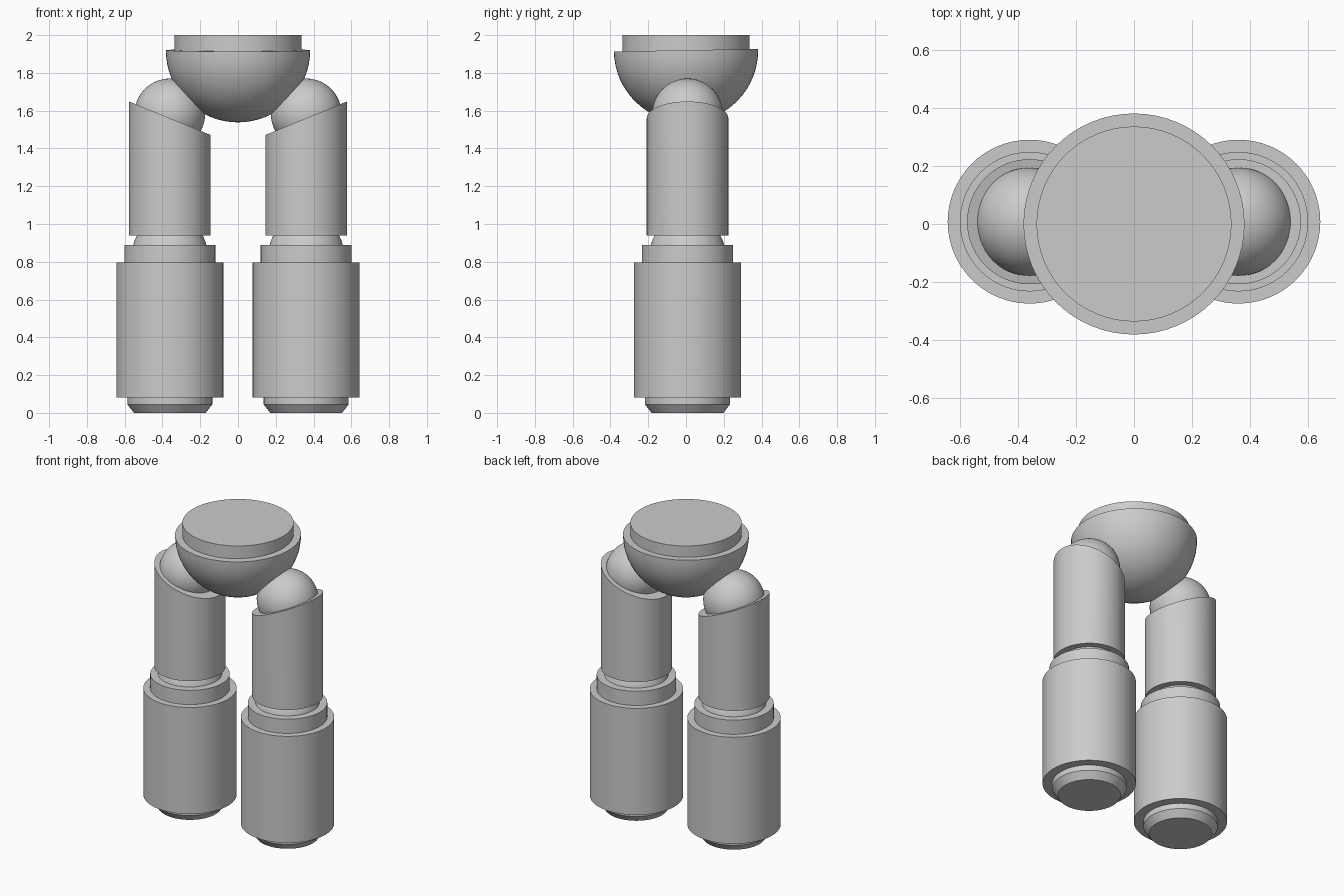
import bpy, bmesh, math
from mathutils import Matrix

if "Cube" in bpy.data.objects:
    bpy.data.objects.remove(bpy.data.objects["Cube"])

grey = bpy.data.materials.new("plain grey")
grey.use_nodes = True
grey.diffuse_color = (0.6, 0.6, 0.6, 1)
grey.node_tree.nodes["Principled BSDF"].inputs["Base Color"].default_value = grey.diffuse_color

SIDES = 64
LEG_X, LEG_Y = 0.361, 0.008


def finish(bm, name, place=(0, 0, 0), tilt=0.0):
    mesh = bpy.data.meshes.new(name)
    bmesh.ops.recalc_face_normals(bm, faces=bm.faces)
    bm.to_mesh(mesh)
    bm.free()
    mesh.materials.append(grey)
    obj = bpy.data.objects.new(name, mesh)
    obj.location = place
    obj.rotation_euler.x = tilt
    bpy.context.collection.objects.link(obj)
    bpy.ops.object.select_all(action='DESELECT')
    obj.select_set(True)
    bpy.context.view_layer.objects.active = obj
    bpy.ops.object.shade_smooth_by_angle(angle=math.radians(30))
    return obj


def cylinder(name, x, y, z0, z1, r0, r1=None, slant=0.0):
    """Capped cylinder; slant raises the top along x."""
    bm = bmesh.new()
    bmesh.ops.create_cone(bm, cap_ends=True, segments=SIDES, radius1=r0,
                          radius2=r0 if r1 is None else r1, depth=z1 - z0,
                          matrix=Matrix.Translation((0, 0, (z0 + z1) / 2)))
    top = [v for v in bm.verts if v.co.z > (z0 + z1) / 2]
    for v in top:
        v.co.z += slant * v.co.x
    return finish(bm, name, (x, y, 0))


def ball(name, x, y, z, r):
    bm = bmesh.new()
    bmesh.ops.create_uvsphere(bm, u_segments=SIDES, v_segments=SIDES // 2, radius=r)
    return finish(bm, name, (x, y, z))


# pelvis bowl, a capped half sphere tipped slightly forward
bm = bmesh.new()
bmesh.ops.create_uvsphere(bm, u_segments=SIDES, v_segments=SIDES // 2, radius=0.382)
bmesh.ops.bisect_plane(bm, geom=bm.verts[:] + bm.edges[:] + bm.faces[:],
                       plane_co=(0, 0, 0), plane_no=(0, 0, 1), clear_outer=True)
bmesh.ops.holes_fill(bm, edges=[e for e in bm.edges if e.is_boundary], sides=0)
finish(bm, "pelvis_bowl", (0, 0, 1.92), math.radians(1))

# waist disc
cylinder("waist_disc", 0, 0, 1.9, 2.0, 0.337)

# legs
for side, s in (("left", 1), ("right", -1)):
    x, y = s * LEG_X, LEG_Y
    cylinder(side + "_sole", x, y, 0, 0.045, 0.19, 0.225)
    cylinder(side + "_ankle", x, y, 0.045, 0.1, 0.225)
    cylinder(side + "_shin", x, y, 0.082, 0.795, 0.283)
    cylinder(side + "_shin_collar", x, y, 0.78, 0.89, 0.241)
    ball(side + "_knee_ball", x, y, 0.84, 0.2)
    cylinder(side + "_thigh", x, y, 0.94, 1.56, 0.216, slant=s * 0.41)
    ball(side + "_hip_ball", x, y, 1.583, 0.187)
